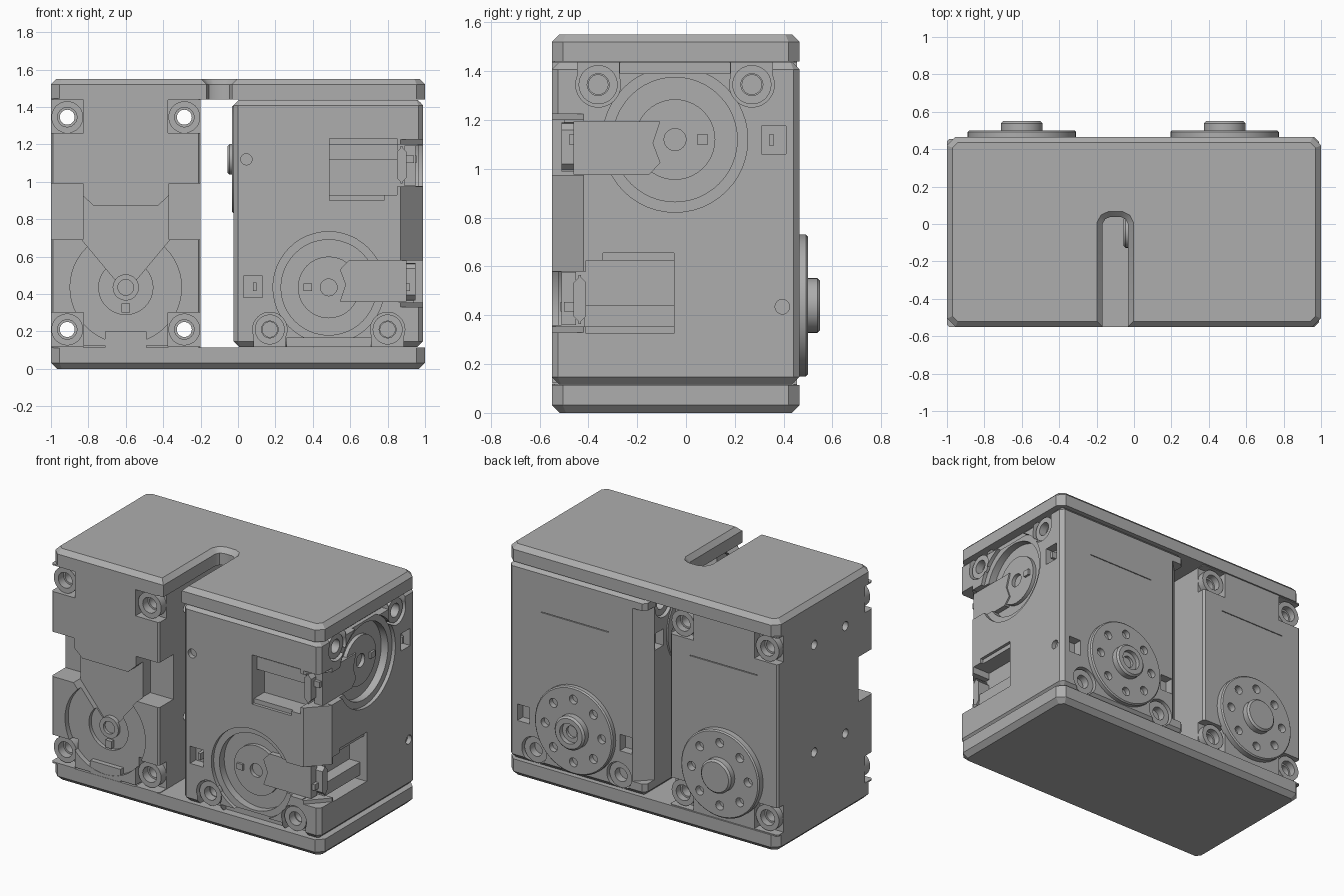
import bpy, bmesh, math
from mathutils import Matrix

if "Cube" in bpy.data.objects:
    bpy.data.objects.remove(bpy.data.objects["Cube"])

grey = bpy.data.materials.new("light_grey")
grey.use_nodes = True
COLOUR = (0.42, 0.42, 0.42, 1)
grey.diffuse_color = COLOUR
grey.node_tree.nodes["Principled BSDF"].inputs["Base Color"].default_value = COLOUR

# Half turn that maps the front face of the two-axis motor onto its side face
TWIN = Matrix(((0, -1, 0, 0.44), (-1, 0, 0, 0.44), (0, 0, -1, 1.555), (0, 0, 0, 1)))


def rect(u0, u1, v0, v1, c=0):
    if not c:
        return [(u0, v0), (u1, v0), (u1, v1), (u0, v1)]
    return [(u0 + c, v0), (u1 - c, v0), (u1, v0 + c), (u1, v1 - c),
            (u1 - c, v1), (u0 + c, v1), (u0, v1 - c), (u0, v0 + c)]


def circle(u, v, r, n=40):
    return [(u + r * math.cos(2 * math.pi * i / n), v + r * math.sin(2 * math.pi * i / n))
            for i in range(n)]


def prism(name, pts, axis, a, b, bevel=0, caps=(), twin=False):
    """Extrude a 2D outline along an axis; bevel the rims of the chosen caps."""
    put = {"x": lambda u, v, w: (w, u, v), "y": lambda u, v, w: (u, w, v),
           "z": lambda u, v, w: (u, v, w)}[axis]
    bm = bmesh.new()
    ends = [[bm.verts.new(put(u, v, w)) for u, v in pts] for w in (a, b)]
    faces = [bm.faces.new(e) for e in ends]
    for i in range(len(pts)):
        j = (i + 1) % len(pts)
        bm.faces.new((ends[0][i], ends[0][j], ends[1][j], ends[1][i]))
    bmesh.ops.recalc_face_normals(bm, faces=bm.faces)
    if bevel:
        rims = [e for k in caps for e in faces[k].edges]
        bmesh.ops.bevel(bm, geom=rims, offset=bevel, segments=1, affect="EDGES")
    if twin:
        bm.transform(TWIN)
    me = bpy.data.meshes.new(name)
    bm.to_mesh(me)
    bm.free()
    me.materials.append(grey)
    ob = bpy.data.objects.new(name, me)
    bpy.context.collection.objects.link(ob)
    return ob


def cut(body, *spec, **kw):
    tool = prism("cutter", *spec, **kw)
    tool.hide_render = True
    mod = body.modifiers.new("cut", "BOOLEAN")
    mod.operation, mod.solver, mod.object = "DIFFERENCE", "EXACT", tool
    bpy.context.view_layer.objects.active = body
    bpy.ops.object.modifier_apply(modifier=mod.name)
    bpy.data.objects.remove(tool)


def tube(name, u, v, r, hole, axis, a, b, **kw):
    ob = prism(name, circle(u, v, r), axis, a, b, **kw)
    cut(ob, circle(u, v, hole, 24), axis, min(a, b) - 0.1, max(a, b) + 0.1, **kw)
    return ob


def horn(name, x, z, a, b, tip, hub_r, hollow, twin=False):
    """Output disc with a ring of screw holes and a central hub."""
    disc = prism(name + "_disc", circle(x, z, 0.29, 48), "y", a, b, 0.008, (1,), twin)
    for hx, hz in circle(x, z, 0.21, 8):
        cut(disc, circle(hx, hz, 0.03, 16), "y", a - 0.01, b + 0.05, twin=twin)
    hub = prism(name + "_hub", circle(x, z, hub_r), "y", a, tip, 0.012, (1,), twin)
    if hollow:
        cut(hub, circle(x, z, hub_r * 0.6), "y", tip - 0.03, tip + 0.05, twin=twin)
        cut(hub, circle(x, z, hub_r * 0.35, 24), "y", tip - 0.06, tip + 0.05, twin=twin)


F, BK = -0.55, 0.465      # front and back planes
OUT = F - 0.1

# Base and slotted top cover
prism("base_plate", rect(-1, 1, F, BK, 0.045), "z", 0, 0.115, 0.032, (0,))
outline = rect(-1, 1, F, BK, 0.045)
slot = [(-0.168, F), (-0.168, 0.0), (-0.155, 0.025), (-0.13, 0.037),
        (-0.07, 0.037), (-0.045, 0.025), (-0.032, 0.0), (-0.032, F)]
prism("top_cover", outline[:1] + slot + outline[1:], "z", 1.44, 1.55, 0.03, (1,))

# Single-axis motor
AX, AZ = -0.6, 0.435
motor = prism("single_motor_body", rect(-1, -0.2, F, BK - 0.01, 0.012), "z", 0.11, 1.445)
for s in (-1, 1):
    # Side notches and corner pockets with screw lugs
    cut(motor, rect(*sorted((AX + s * 0.23, AX + s * 0.5)), 0.69, 0.99), "y", OUT, F + 0.15)
    hx = AX + s * 0.313
    for hz, z0, z1 in ((1.345, 1.26, 1.436), (0.21, 0.119, 0.3)):
        box = rect(*sorted((AX + s * 0.225, AX + s * 0.5)), z0, z1)
        cut(motor, box, "y", OUT, F + 0.08)
        cut(motor, box, "y", BK - 0.07, BK + 0.1)
        cut(motor, circle(hx, hz, 0.04, 24), "y", OUT, BK + 0.1)
        tube("screw_lug", hx, hz, 0.085, 0.052, "y", F + 0.025, F + 0.1)
        tube("rear_screw_lug", hx, hz, 0.085, 0.052, "y", BK - 0.09, BK - 0.025)
# Front idler recess, cable channel and flared cover
cut(motor, circle(AX, AZ, 0.298, 48), "y", OUT, F + 0.035)
cut(motor, [(AX - 0.235, 0.93), (AX - 0.17, 0.87), (AX + 0.17, 0.87), (AX + 0.235, 0.93),
            (AX + 0.235, 0.69), (AX + 0.06, 0.48), (AX - 0.06, 0.48), (AX - 0.235, 0.69)],
    "y", OUT, F + 0.07)
cut(motor, circle(AX, AZ, 0.145), "y", OUT, F + 0.06)
cut(motor, rect(AX - 0.225, AX + 0.225, 0.1, 0.125), "y", OUT, F + 0.06)
tube("idler_boss", AX, AZ, 0.07, 0.042, "y", F + 0.04, F + 0.08)
prism("idler_key", rect(AX - 0.022, AX + 0.022, 0.3, 0.35), "y", F + 0.035, F + 0.07)
prism("front_foot", rect(AX - 0.112, AX + 0.112, 0.11, 0.2), "y", F + 0.002, F + 0.06)
for hy in (0.07, -0.26):
    for hz in (0.53, 1.25):
        cut(motor, circle(hy, hz, 0.03, 20), "x", -1.1, -0.95)
        cut(motor, circle(hy, hz, 0.03, 20), "x", -0.25, -0.1)
cut(motor, rect(-0.85, -0.35, 1.15, 1.155), "y", BK - 0.02, BK + 0.1)
horn("single_motor_horn", AX, 0.44, BK - 0.02, 0.5, 0.55, 0.112, False)

# Two-axis motor
CX, CZ = 0.485, 0.435
dual = prism("dual_motor_body", rect(-0.025, 0.99, F, BK, 0.025), "z", 0.117, 1.438, 0.03, (0, 1))
# Chamfered front corner and rear inner corner
cut(dual, [(0.86, F - 0.01), (1.1, F - 0.01), (1.1, -0.42), (1.0, -0.41)], "z", 0.33, 1.225)
cut(dual, [(-0.1, 0.37), (-0.025, 0.37), (0.07, BK), (0.07, 0.6), (-0.1, 0.6)], "z", 0.2, 1.36)
for t in (False, True):
    # Idler recess with stepped rim
    cut(dual, circle(CX, CZ, 0.298, 48), "y", OUT, F + 0.025, twin=t)
    cut(dual, circle(CX, CZ, 0.255, 48), "y", OUT, F + 0.075, twin=t)
    tube("idler_disc", CX, CZ, 0.165, 0.045, "y", F + 0.05, F + 0.1, twin=t)
    prism("idler_key", rect(0.35, 0.395, 0.415, 0.455), "y", F + 0.035, F + 0.08, twin=t)
    # Cable channel running from the idler to the corner
    cut(dual, [(0.545, 0.36), (1.1, 0.36), (1.1, 0.578), (0.59, 0.578), (0.545, 0.53),
               (0.575, 0.45)], "y", OUT, F + 0.06, twin=t)
    prism("channel_floor", [(0.545, 0.36), (0.9, 0.36), (0.9, 0.578), (0.59, 0.578),
                            (0.545, 0.53), (0.575, 0.45)], "y", F + 0.04, F + 0.1, twin=t)
    # Socket pocket with plug
    cut(dual, rect(0.49, 0.85, 0.93, 1.23), "y", OUT, F + 0.13, twin=t)
    cut(dual, rect(0.49, 0.78, 0.9, 0.95), "y", OUT, F + 0.02, twin=t)
    cut(dual, rect(0.84, 1.1, 0.975, 1.2), "y", OUT, F + 0.13, twin=t)
    prism("socket_bar", rect(0.485, 0.855, 1.115, 1.2), "y", F + 0.05, F + 0.15, twin=t)
    prism("socket_rim", rect(0.85, 0.9, 0.99, 1.19, 0.03), "y", F + 0.04, F + 0.15, twin=t)
    prism("socket_pin", rect(0.9, 0.94, 1.1, 1.14), "y", F + 0.07, F + 0.15, twin=t)
    # Screw lugs and lower opening
    for hx in (0.17, 0.8):
        cut(dual, rect(hx - 0.085, hx + 0.085, 0.1, 0.21), "y", OUT, F + 0.07, twin=t)
        cut(dual, circle(hx, 0.21, 0.092), "y", OUT, F + 0.07, twin=t)
        cut(dual, circle(hx, 0.21, 0.04, 24), "y", OUT, F + 0.2, twin=t)
        tube("screw_lug", hx, 0.21, 0.08, 0.045, "y", F + 0.015, F + 0.09, twin=t)
        # Rear lug
        cut(dual, circle(hx, 0.21, 0.092), "y", BK - 0.07, BK + 0.1, twin=t)
        tube("rear_screw_lug", hx, 0.21, 0.085, 0.045, "y", BK - 0.09, BK - 0.02, twin=t)
    cut(dual, rect(0.26, 0.71, 0.1, 0.165), "y", OUT, F + 0.05, twin=t)
    # Square key windows and small pin hole
    cut(dual, rect(0.03, 0.13, 0.38, 0.495), "y", OUT, F + 0.06, twin=t)
    prism("window_key", rect(0.08, 0.1, 0.415, 0.46), "y", F + 0.01, F + 0.07, twin=t)
    cut(dual, circle(0.045, 1.12, 0.03, 20), "y", OUT, F + 0.03, twin=t)
    for wx in (0.12, 0.88):
        cut(dual, rect(wx - 0.045, wx + 0.045, 0.38, 0.49), "y", BK - 0.06, BK + 0.1, twin=t)
    cut(dual, rect(0.25, 0.75, 1.15, 1.155), "y", BK - 0.01, BK + 0.1, twin=t)
horn("rear_horn", CX, 0.44, BK - 0.02, 0.5, 0.55, 0.112, True)
horn("inner_horn", CX, CZ, BK - 0.02, BK + 0.006, BK + 0.032, 0.082, True, True)

# Crisp edges with smooth rounds
bpy.ops.object.select_all(action="DESELECT")
for ob in bpy.context.scene.objects:
    if ob.type == "MESH":
        ob.select_set(True)
        bpy.context.view_layer.objects.active = ob
bpy.ops.object.shade_smooth_by_angle(angle=math.radians(30))
